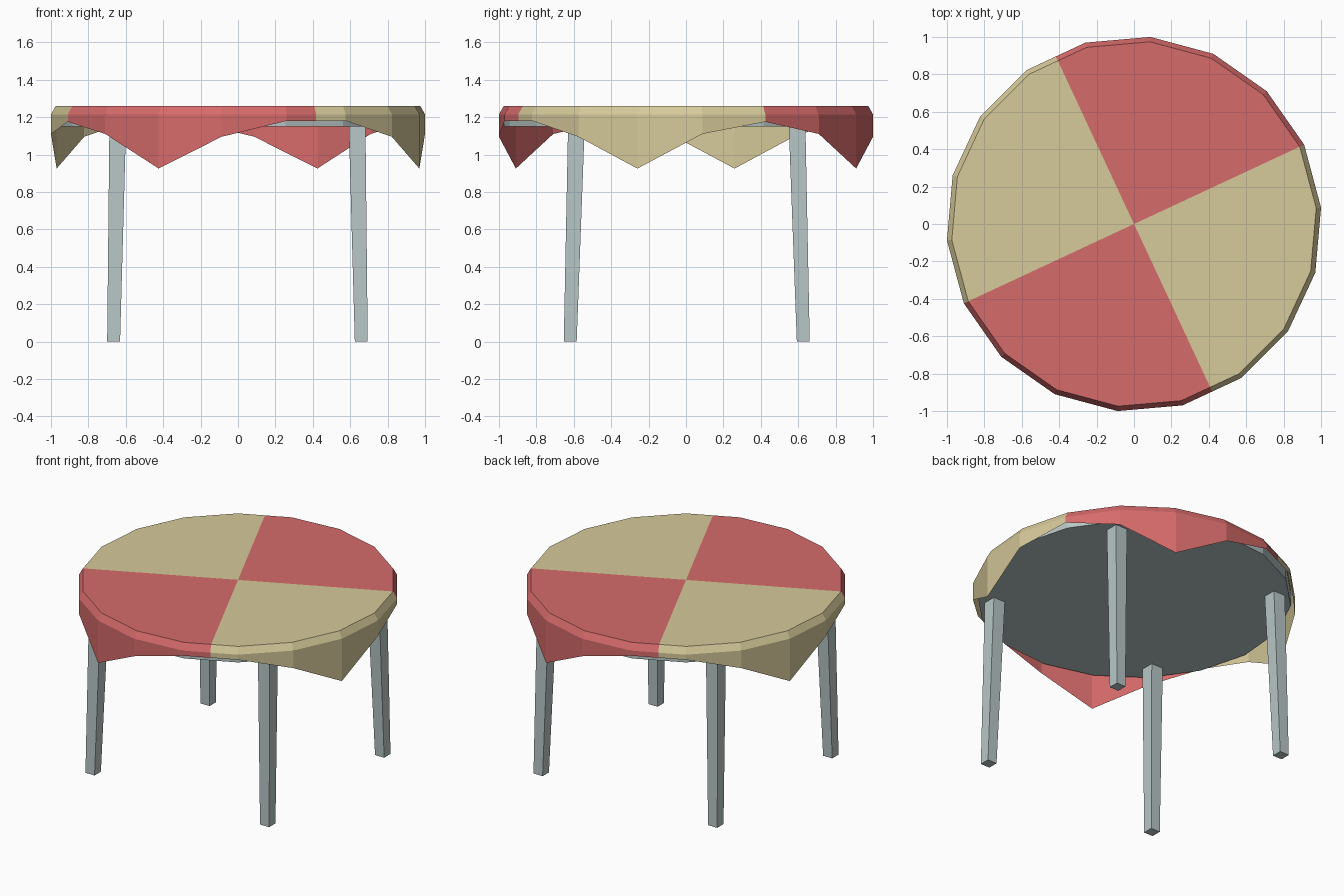
import bpy, bmesh, math

if "Cube" in bpy.data.objects:
    bpy.data.objects.remove(bpy.data.objects["Cube"])

def material(name, rgb):
    m = bpy.data.materials.new(name)
    m.diffuse_color = (*rgb, 1)
    m.use_nodes = True
    m.node_tree.nodes["Principled BSDF"].inputs["Base Color"].default_value = m.diffuse_color
    return m

RED = material("cloth red", (0.67, 0.145, 0.145))
TAN = material("cloth tan", (0.67, 0.585, 0.32))
GREY = material("table grey", (0.48, 0.565, 0.565))

def finish(name, bm, mats):
    mesh = bpy.data.meshes.new(name)
    bm.to_mesh(mesh)
    bm.free()
    for m in mats:
        mesh.materials.append(m)
    ob = bpy.data.objects.new(name, mesh)
    bpy.context.collection.objects.link(ob)
    return ob

R = 1 / math.cos(math.radians(5))      # 18-sided round, turned 5 degrees

def polar(deg, r, z):
    a = math.radians(deg)
    return (r * math.cos(a), r * math.sin(a), z)

# Tablecloth: half the rim as (angle, hem height), repeated at 180 degrees.
# The 115 degree point splits a side so that the colours meet mid-edge.
half = [(25, 1.175), (45, 1.11), (65, 0.925), (85, 1.095), (105, 1.18), (115, 1.18),
        (125, 1.18), (145, 1.095), (165, 0.925), (185, 1.11)]
rim = half + [(a + 180, z) for a, z in half]

bm = bmesh.new()
centre = bm.verts.new((0, 0, 1.26))
cols = []
for a, hem in rim:
    k = R * (math.cos(math.radians(10)) if a % 180 == 115 else 1)
    cols.append([bm.verts.new(polar(a, r * k, z))
                 for r, z in ((0.974, 1.26), (1, 1.215), (1, hem))])
for i, (a, _) in enumerate(rim):
    p, q = cols[i], cols[(i + 1) % len(cols)]
    faces = [bm.faces.new((centre, p[0], q[0]))]
    faces += [bm.faces.new((p[j], p[j + 1], q[j + 1], q[j])) for j in range(2)]
    for f in faces:
        f.material_index = 0 if (a - 25) % 180 < 90 else 1
finish("tablecloth", bm, [RED, TAN])

# Table board
bm = bmesh.new()
low, high = ([bm.verts.new(polar(5 + 20 * i, 0.974 * R, z)) for i in range(18)]
             for z in (1.15, 1.245))
bm.faces.new(low[::-1])
bm.faces.new(high)
for i in range(18):
    j = (i + 1) % 18
    bm.faces.new((low[i], low[j], high[j], high[i]))
finish("table_board", bm, [GREY])

# Tapered, splayed legs
def leg(name, sx, sy):
    bm = bmesh.new()
    bmesh.ops.create_cube(bm, size=1)
    for v in bm.verts:
        top = v.co.z > 0
        x, y, w, z = (0.64, 0.59, 0.089, 1.155) if top else (0.662, 0.623, 0.069, 0)
        v.co = (sx * x - 0.003 + v.co.x * w, sy * y + 0.004 + v.co.y * w, z)
    finish(name, bm, [GREY])

for sx, side in ((-1, "left"), (1, "right")):
    for sy, end in ((-1, "front"), (1, "back")):
        leg(f"{end}_{side}_leg", sx, sy)
